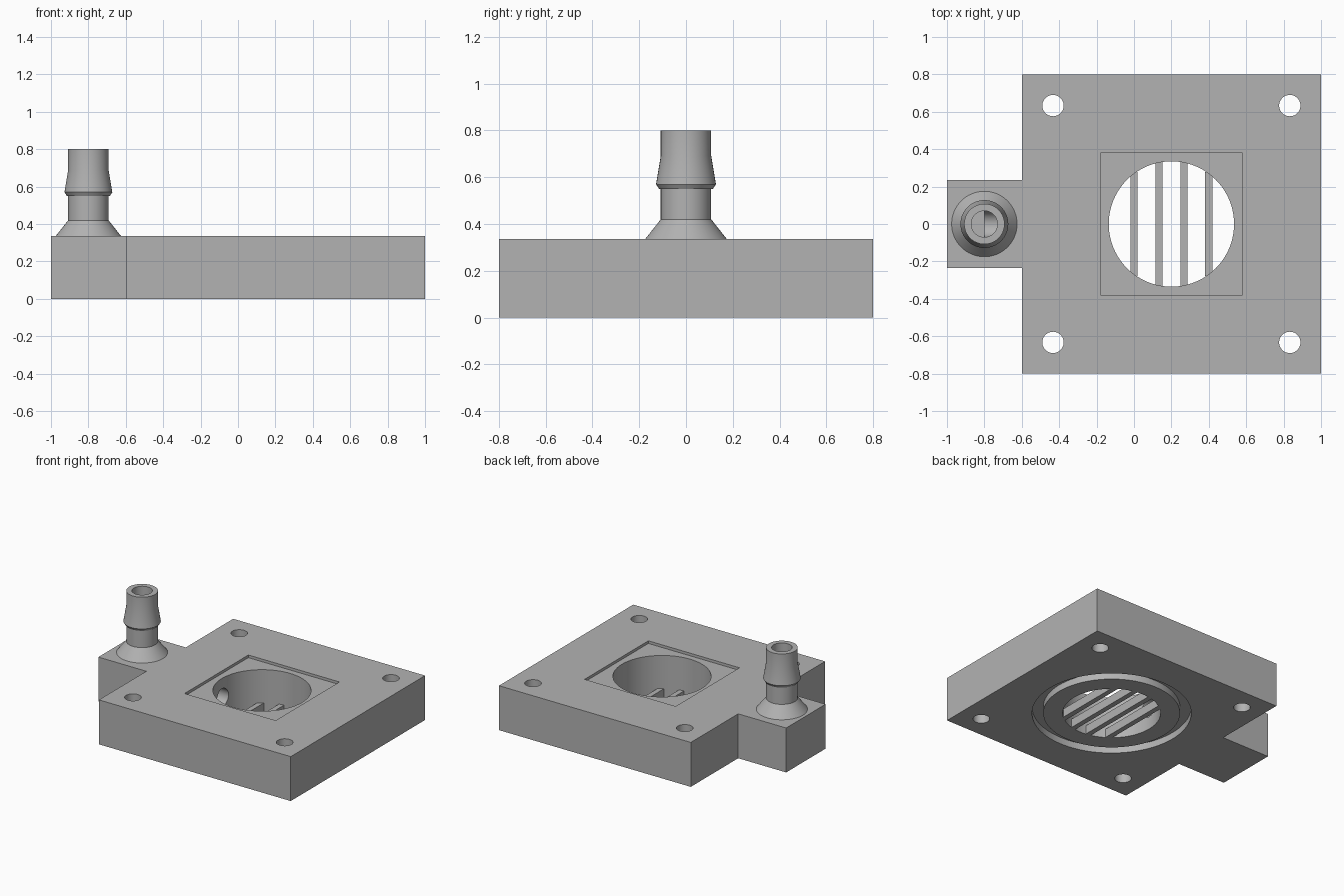
import bpy, bmesh, math
from mathutils import Matrix, Vector

if "Cube" in bpy.data.objects:
    bpy.data.objects.remove(bpy.data.objects["Cube"], do_unlink=True)

HEIGHT = 0.335
CX = 0.2            # centre of the square plate
CHAMBER_R = 0.335
BORE_R = 0.07
PORT_X = -0.8
CHANNEL_Z = HEIGHT / 2

grey = bpy.data.materials.new("plain grey")
grey.use_nodes = True
colour = (0.45, 0.45, 0.45, 1)
grey.diffuse_color = colour
grey.node_tree.nodes["Principled BSDF"].inputs["Base Color"].default_value = colour


def finish(name, bm):
    bmesh.ops.recalc_face_normals(bm, faces=bm.faces)
    mesh = bpy.data.meshes.new(name)
    bm.to_mesh(mesh)
    bm.free()
    mesh.materials.append(grey)
    obj = bpy.data.objects.new(name, mesh)
    bpy.context.collection.objects.link(obj)
    return obj


def box(name, low, high):
    low, high = Vector(low), Vector(high)
    bm = bmesh.new()
    bmesh.ops.create_cube(bm, size=1, matrix=Matrix.Translation((low + high) / 2)
                          @ Matrix.Diagonal((*(high - low), 1)))
    return finish(name, bm)


def rod(name, start, end, radius, sides=64):
    start, end = Vector(start), Vector(end)
    axis = end - start
    turn = axis.to_track_quat("Z", "Y").to_matrix().to_4x4()
    bm = bmesh.new()
    bmesh.ops.create_cone(bm, cap_ends=True, segments=sides, radius1=radius, radius2=radius,
                          depth=axis.length, matrix=Matrix.Translation((start + end) / 2) @ turn)
    return finish(name, bm)


def revolve(name, profile, x, sides=64):
    """Spin a closed (radius, z) outline about a vertical axis at x."""
    bm = bmesh.new()
    verts = [bm.verts.new((x + r, 0, z)) for r, z in profile]
    edges = [bm.edges.new((a, b)) for a, b in zip(verts, verts[1:] + verts[:1])]
    bmesh.ops.spin(bm, geom=verts + edges, cent=(x, 0, 0), axis=(0, 0, 1),
                   angle=math.tau, steps=sides)
    bmesh.ops.remove_doubles(bm, verts=bm.verts, dist=1e-4)
    return finish(name, bm)


def select(obj):
    bpy.ops.object.select_all(action="DESELECT")
    obj.select_set(True)
    bpy.context.view_layer.objects.active = obj


def smooth(obj):
    select(obj)
    bpy.ops.object.shade_smooth_by_angle(angle=math.radians(12))


def cut(obj, cutter):
    select(obj)
    mod = obj.modifiers.new("cut", "BOOLEAN")
    mod.operation = "DIFFERENCE"
    mod.solver = "EXACT"
    mod.object = cutter
    bpy.ops.object.modifier_apply(modifier=mod.name)
    bpy.data.objects.remove(cutter, do_unlink=True)


# Base plate with the port tab, extruded from one outline
half = [(1, 0.8), (-0.6, 0.8), (-0.6, 0.235), (-1, 0.235)]
outline = half + [(x, -y) for x, y in reversed(half)]
bm = bmesh.new()
face = bm.faces.new([bm.verts.new((x, y, 0)) for x, y in outline])
top = bmesh.ops.extrude_face_region(bm, geom=[face])["geom"]
bmesh.ops.translate(bm, vec=(0, 0, HEIGHT),
                    verts=[v for v in top if isinstance(v, bmesh.types.BMVert)])
plate = finish("base_plate", bm)

# Square recess and round chamber
cut(plate, box("recess_cutter", (CX - 0.38, -0.38, HEIGHT - 0.02), (CX + 0.38, 0.38, 0.5)))
cut(plate, rod("chamber_cutter", (CX, 0, -0.1), (CX, 0, 0.5), CHAMBER_R, 96))

# Seal groove underneath
groove = [(0.468, -0.1), (0.545, -0.1), (0.545, 0.05), (0.468, 0.05)]
cut(plate, revolve("groove_cutter", groove, CX, 96))

# Screw holes
for sx in (-1, 1):
    for sy in (-1, 1):
        x, y = CX + sx * 0.633, sy * 0.633
        cut(plate, rod("screw_hole_cutter", (x, y, -0.1), (x, y, 0.5), 0.057, 48))

# Passage from the port down and across into the chamber
cut(plate, rod("bore_cutter", (PORT_X, 0, CHANNEL_Z), (PORT_X, 0, 0.5), BORE_R))
cut(plate, rod("channel_cutter", (PORT_X, 0, CHANNEL_Z), (CX, 0, CHANNEL_Z), BORE_R))
smooth(plate)

# Grate bars across the chamber floor
for i in range(4):
    offset = (i - 1.5) * 0.133
    reach = math.sqrt(CHAMBER_R ** 2 - offset ** 2) + 0.01
    box(f"grate_bar_{i + 1}", (CX + offset - 0.019, -reach, 0),
        (CX + offset + 0.019, reach, 0.065))

# Hose barb
barb = [(BORE_R, HEIGHT), (0.175, HEIGHT), (0.108, 0.42), (0.108, 0.55), (0.115, 0.55),
        (0.128, 0.57), (0.108, 0.69), (0.108, 0.8), (BORE_R, 0.8)]
smooth(revolve("hose_barb", barb, PORT_X))
